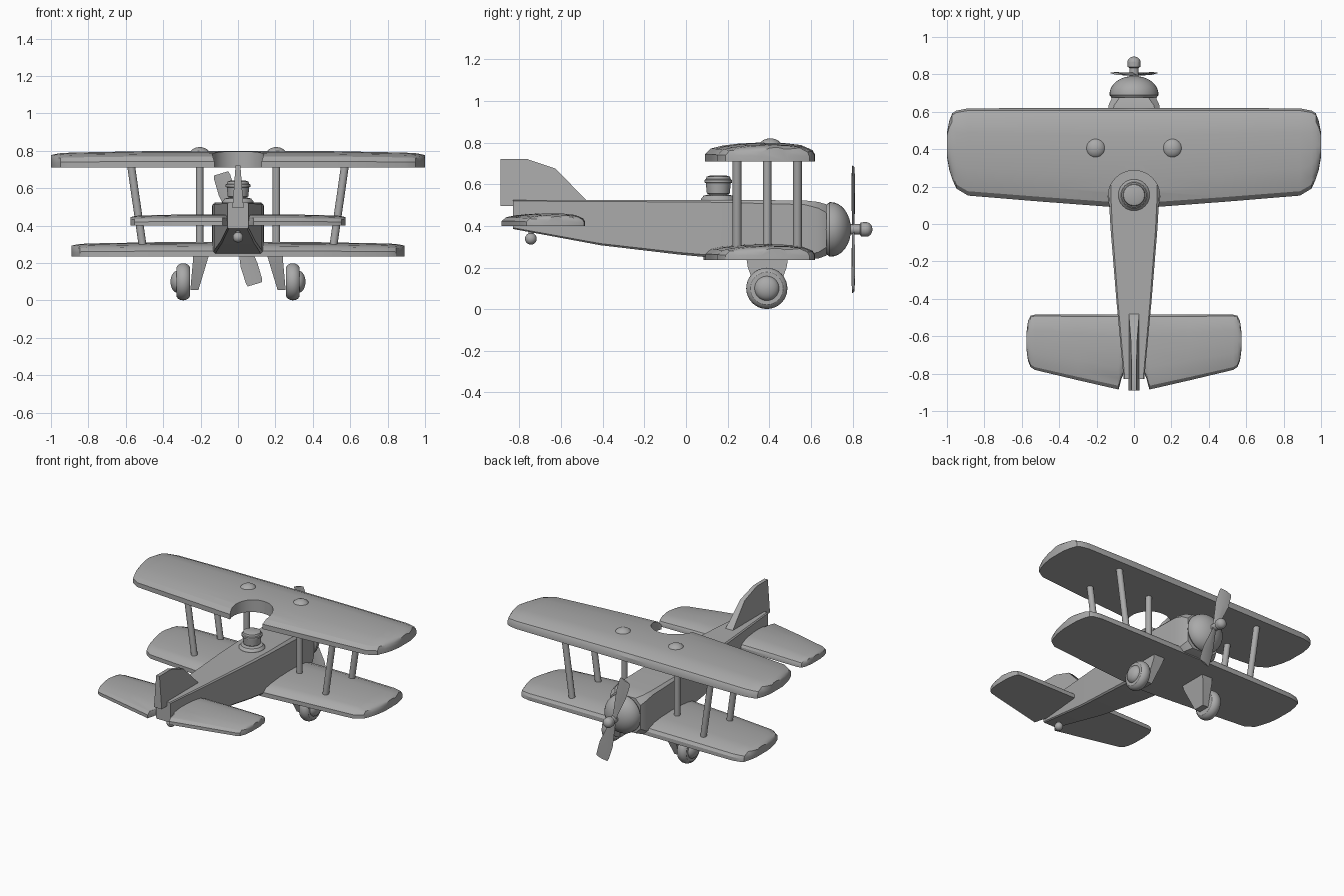
import bpy, bmesh, math
from mathutils import Vector

cube = bpy.data.objects.get("Cube")
if cube:
    bpy.data.objects.remove(cube, do_unlink=True)

grey = bpy.data.materials.new("plain_grey")
grey.use_nodes = True
grey.diffuse_color = (0.4, 0.4, 0.4, 1)
grey.node_tree.nodes["Principled BSDF"].inputs["Base Color"].default_value = (0.4, 0.4, 0.4, 1)
parts = []


def loft(name, rings):
    """Skin closed rings of equal point count and cap both ends."""
    bm = bmesh.new()
    loops = [[bm.verts.new(p) for p in ring] for ring in rings]
    n = len(loops[0])
    for a, b in zip(loops, loops[1:]):
        for i in range(n):
            j = (i + 1) % n
            bm.faces.new((a[i], a[j], b[j], b[i]))
    bm.faces.new(loops[0])
    bm.faces.new(loops[-1])
    bmesh.ops.recalc_face_normals(bm, faces=bm.faces)
    mesh = bpy.data.meshes.new(name)
    bm.to_mesh(mesh)
    bm.free()
    mesh.materials.append(grey)
    obj = bpy.data.objects.new(name, mesh)
    bpy.context.collection.objects.link(obj)
    parts.append(obj)
    return obj


def lathe(name, profile, origin, axis=(0, 0, 1), sides=32):
    """Turn a (radius, height) profile around an axis."""
    turn = Vector((0, 0, 1)).rotation_difference(Vector(axis))
    angles = [2 * math.pi * i / sides for i in range(sides)]
    return loft(name, [[Vector(origin) + turn @ Vector((r * math.cos(a), r * math.sin(a), h))
                        for a in angles] for r, h in profile])


def rod(name, a, b, radius):
    d = Vector(b) - Vector(a)
    return lathe(name, [(radius, 0), (radius, d.length)], a, d.normalized(), 16)


def dome(radius, height, base=0, start=0, steps=8):
    """Elliptic profile from a start angle up to the pole."""
    angles = [start + (math.pi / 2 - start) * i / steps for i in range(steps + 1)]
    return [(max(radius * math.cos(a), 0.001), base + height * math.sin(a)) for a in angles]


# Wing section as (chord fraction from the leading edge, height fraction)
SECTION = [(0, 0), (0, .35), (.025, .6), (.13, .87), (.28, .97), (.5, 1),
           (.7, .94), (.85, .83), (.95, .68), (1, .38), (1, 0)]


def wing(name, stations, z, height):
    """Stations are (x, front y, rear y, thickness scale) from root to tip."""
    span = [(-x, f, r, t) for x, f, r, t in reversed(stations) if x > 0] + stations
    return loft(name, [[(x, f + (r - f) * c, z + height * t * h) for c, h in SECTION]
                       for x, f, r, t in span])


MAIN = [(0, .62, .085, 1), (.13, .62, .092, 1), (.5, .62, .12, .98), (.888, .618, .152, .9),
        (.95, .606, .19, .86), (.972, .592, .24, .82), (.988, .55, .29, .78), (1, .49, .36, .74)]
upper = wing("upper_wing", MAIN, .71, .09)
wing("lower_wing", [(x * .89, f, r, t) for x, f, r, t in MAIN], .235, .078)
wing("tailplane", [(0, -.485, -.79, 1), (.055, -.485, -.80, 1), (.068, -.485, -.83, 1),
                   (.082, -.485, -.885, 1), (.3, -.485, -.835, 1), (.53, -.485, -.78, .9),
                   (.553, -.49, -.765, .85), (.567, -.52, -.73, .8), (.575, -.58, -.67, .75)], .40, .06)

# Round cut in the upper wing over the cockpit
cutter = lathe("cockpit_cutter", [(.138, 0), (.138, .5)], (0, .148, .5), sides=48)
cutter.hide_render = True
cut = upper.modifiers.new("cockpit_cut", 'BOOLEAN')
cut.object = cutter
cut.solver = 'EXACT'
bpy.context.view_layer.objects.active = upper
bpy.ops.object.modifier_apply(modifier=cut.name)
parts.remove(cutter)
bpy.data.objects.remove(cutter, do_unlink=True)


# Fuselage: chamfered boxes along its length
def box_ring(y, w, low, top, c):
    return [(-w + c, y, low), (w - c, y, low), (w, y, low + c), (w, y, top - c),
            (w - c, y, top), (-w + c, y, top), (-w, y, top - c), (-w, y, low + c)]


loft("fuselage", [box_ring(*s) for s in [
    (-.83, .055, .385, .525, .006), (-.41, .094, .307, .525, .008), (-.03, .125, .262, .525, .01),
    (.16, .136, .244, .525, .012), (.57, .14, .24, .522, .02), (.635, .136, .243, .515, .03),
    (.675, .118, .258, .503, .04)]])

# Fin, thinner towards the top
fin = [(-.89, .495), (-.89, .722), (-.766, .722), (-.627, .675), (-.475, .52), (-.475, .495)]
loft("tail_fin", [[(s * (.03 - .075 * (z - .495)), y, z) for y, z in fin] for s in (-1, 1)])

# Nose and propeller
AXIS_Z = .383
lathe("engine_cowl", [(.11, .66), (.122, .678), (.131, .69)] + dome(.131, .097, .695),
      (0, 0, AXIS_Z), (0, 1, 0))
lathe("propeller_hub", [(.025, .77), (.025, .835), (.034, .84), (.035, .865)]
      + dome(.035, .03, .865), (0, 0, AXIS_Z), (0, 1, 0), 24)
tilt = math.radians(17)
for s, label in ((1, "lower"), (-1, "upper")):
    rings = []
    for dist, half, pitch in [(0, .02, .35), (.05, .022, .3), (.2, .046, .2), (.29, .045, .12), (.31, .04, .1)]:
        ring = []
        for u, v in ((-1, 0), (0, -.007), (1, 0), (0, .007)):
            across, depth = u * half, v + u * half * pitch
            ring.append((s * (dist * math.sin(tilt) + across * math.cos(tilt)), .803 + depth,
                         AXIS_Z - s * (dist * math.cos(tilt) - across * math.sin(tilt))))
        rings.append(ring)
    loft(label + "_propeller_blade", rings)

# Cockpit rim and pilot
lathe("cockpit_rim", [(.085, .515), (.083, .53), (.07, .545), (.05, .55)], (0, .155, 0))
lathe("pilot", [(.045, .53), (.045, .552), (.055, .556), (.06, .605), (.067, .608),
                (.067, .62), (.06, .624), (.056, .636), (.04, .641)], (0, .155, 0))

# Struts, undercarriage and wheels on each side
for s, side in ((1, "left"), (-1, "right")):
    rod(side + "_inner_strut", (s * .205, .39, .28), (s * .205, .39, .73), .02)
    for y, place in ((.535, "front"), (.245, "rear")):
        rod(f"{side}_{place}_outer_strut", (s * .508, y, .28), (s * .573, y, .73), .021)
    lathe(side + "_wing_cap", dome(.055, .04, .78), (s * .205, .405, 0))
    loft(side + "_wheel_leg", [[(s * x0, .39 - d, z0), (s * x1, .39 - d, z1),
                                (s * x1, .39 + d, z1), (s * x0, .39 + d, z0)]
                               for x0, z0, x1, z1, d in [(.155, .245, .24, .245, .1),
                                                         (.168, .2, .242, .2, .093),
                                                         (.212, .055, .255, .055, .04)]])
    lathe(side + "_wheel", [(.06, -.036), (.078, -.036), (.09, -.028), (.098, -.012), (.099, 0),
                            (.098, .012), (.09, .028), (.078, .036), (.06, .036)],
          (s * .293, .388, .1), (s, 0, 0))
    lathe(side + "_wheel_hub", [(.06, -.01)] + dome(.06, .04, .028), (s * .293, .388, .1), (s, 0, 0))

# Tail skid
lathe("tail_skid_ball", dome(.028, .028, 0, -math.pi / 2 + .05, 12), (0, -.745, .338), sides=20)
rod("tail_skid_pin", (0, -.745, .34), (0, -.745, .42), .012)

bpy.ops.object.select_all(action='DESELECT')
for obj in parts:
    obj.select_set(True)
bpy.context.view_layer.objects.active = upper
bpy.ops.object.shade_smooth_by_angle(angle=math.radians(30))
